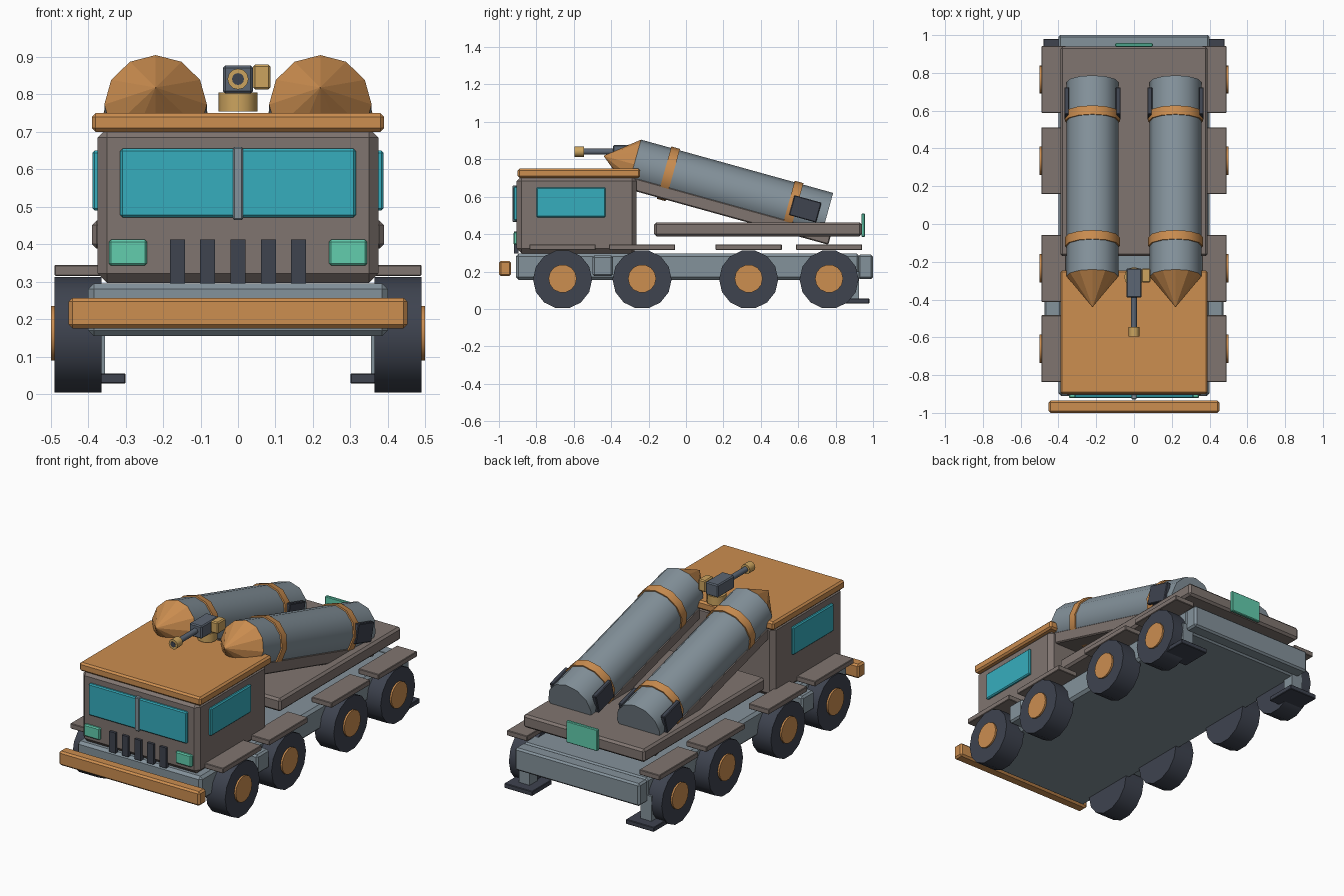
import bpy, bmesh
from math import radians, sin, cos
from mathutils import Matrix, Vector

cube = bpy.data.objects.get("Cube")
if cube:
    bpy.data.objects.remove(cube, do_unlink=True)


def material(name, *rgb):
    lin = [(c / 255 / 12.92) if c < 11 else ((c / 255 + 0.055) / 1.055) ** 2.4 for c in rgb]
    m = bpy.data.materials.new(name)
    m.use_nodes = True
    m.diffuse_color = (*lin, 1)
    m.node_tree.nodes["Principled BSDF"].inputs["Base Color"].default_value = (*lin, 1)
    return m


BROWN = material("brown_paint", 128, 117, 112)
ORANGE = material("orange_paint", 204, 142, 80)
STEEL = material("blue_grey_steel", 132, 146, 155)
DARK = material("dark_rubber", 62, 67, 79)
GUN = material("gun_metal", 92, 102, 115)
TEAL = material("teal_glass", 54, 174, 190)
GREEN = material("green_lamp", 98, 205, 174)
BRASS = material("brass", 204, 164, 95)


def finish(name, bm, mat, bevel=0):
    me = bpy.data.meshes.new(name)
    bm.to_mesh(me)
    bm.free()
    me.materials.append(mat)
    ob = bpy.data.objects.new(name, me)
    bpy.context.collection.objects.link(ob)
    if bevel:
        mod = ob.modifiers.new("bevel", "BEVEL")
        mod.width, mod.segments = bevel, 1
    return ob


def block(name, mat, center, size, bevel=0.006, tilt=0):
    bm = bmesh.new()
    m = Matrix.Translation(center) @ Matrix.Rotation(tilt, 4, "X") @ Matrix.Diagonal((*size, 1))
    bmesh.ops.create_cube(bm, size=1, matrix=m)
    return finish(name, bm, mat, bevel)


def span(name, mat, x, y, z, bevel=0.006):
    """Box given by its extent on each axis."""
    lo, hi = Vector((x[0], y[0], z[0])), Vector((x[1], y[1], z[1]))
    size = [abs(v) for v in hi - lo]
    return block(name, mat, (lo + hi) / 2, size, bevel)


def drum(name, mat, center, r, depth, axis="Z", angle=90, sides=12, tip=None, smooth=True):
    bm = bmesh.new()
    m = Matrix.Translation(center)
    if axis != "Z":
        m = m @ Matrix.Rotation(radians(angle), 4, axis)
    bmesh.ops.create_cone(bm, cap_ends=True, segments=sides, radius1=r,
                          radius2=r if tip is None else tip, depth=depth, matrix=m)
    ob = finish(name, bm, mat)
    if smooth:
        bpy.ops.object.select_all(action="DESELECT")
        ob.select_set(True)
        bpy.context.view_layer.objects.active = ob
        bpy.ops.object.shade_smooth_by_angle(angle=radians(35))
    return ob


# Chassis, bumpers and deck
span("chassis", STEEL, (-.40, .40), (-.91, .93), (.155, .295), .015)
span("rear_crossbeam", STEEL, (-.40, .40), (.92, 1.0), (.16, .29), .01)
span("front_bumper", ORANGE, (-.452, .452), (-1.0, -.935), (.175, .257), .01)
span("deck", BROWN, (-.39, .39), (-.17, .94), (.388, .463), .012)
span("tail_lamp", GREEN, (-.1, .1), (.938, .957), (.385, .51), .004)

# Cab
span("cab", BROWN, (-.375, .375), (-.905, -.265), (.297, .71), .025)
span("cab_roof", ORANGE, (-.39, .39), (-.90, -.245), (.70, .75), .01)
span("windshield", TEAL, (-.315, .315), (-.922, -.90), (.472, .655))
span("windshield_divider", STEEL, (-.014, .014), (-.928, -.90), (.465, .66), .004)
for i in range(-2, 3):
    block("grille_bar", DARK, (i * .081, -.908, .354), (.04, .024, .118), 0)

# Paired parts on both sides
for s in (-1, 1):
    span("side_window", TEAL, (s * .365, s * .389), (-.80, -.43), (.49, .65))
    span("headlight", GREEN, (s * .243, s * .345), (-.922, -.90), (.343, .412))
    span("side_tank", STEEL, (s * .38, s * .475), (-.50, -.39), (.175, .285), .01)
    span("stabilizer_leg", STEEL, (s * .355, s * .425), (.855, .925), (.05, .2), 0)
    span("stabilizer_pad", DARK, (s * .30, s * .48), (.80, .98), (.028, .055), .003)
    for y in (-.66, -.235, .335, .765):
        drum("wheel", DARK, (s * .4275, y, .158), .158, .125, "Y", sides=14)
        drum("wheel_hub", ORANGE, (s * .47, y, .162), .075, .06, "Y", sides=14)
        span("fender", BROWN, (s * .36, s * .49), (y - .177, y + .177), (.315, .345), .003)

# Tilted rockets on launch rails
SLOPE = radians(15.5)
LENGTH, RADIUS = 1.066, .137


def along(x, dist, lift=0):
    """Point at a distance behind the rocket's shoulder, lifted off its axis."""
    return Vector((x, -.277 + dist * cos(SLOPE) + lift * sin(SLOPE),
                   .773 - dist * sin(SLOPE) + lift * cos(SLOPE)))


for s in (-1, 1):
    x = s * .22
    aim = dict(axis="X", angle=90 - 15.5)
    drum("rocket_body", STEEL, along(x, LENGTH / 2), RADIUS, LENGTH, **aim)
    drum("rocket_nose", ORANGE, along(x, -.085), RADIUS, .17, tip=0, smooth=False, **aim)
    for dist in (.19, .875):
        drum("rocket_band", ORANGE, along(x, dist), .145, .048, **aim)
    block("launch_rail", BROWN, along(x, .56, -.103), (.24, 1.11, .068), .006, -SLOPE)
    for side in (-1, 1):
        block("rocket_clamp", DARK, along(x + side * .136, .945, .015),
              (.026, .15, .11), .004, -SLOPE)

# Roof gun
drum("gun_base", BRASS, (0, -.28, .78), .052, .05)
span("gun_body", GUN, (-.04, .04), (-.39, -.235), (.803, .877))
span("ammo_box", BRASS, (.04, .087), (-.31, -.235), (.813, .88))
drum("gun_barrel", GUN, (0, -.47, .841), .016, .18, "X")
drum("gun_muzzle", BRASS, (0, -.57, .841), .028, .05, "X")
drum("muzzle_bore", DARK, (0, -.594, .841), .016, .004, "X")
